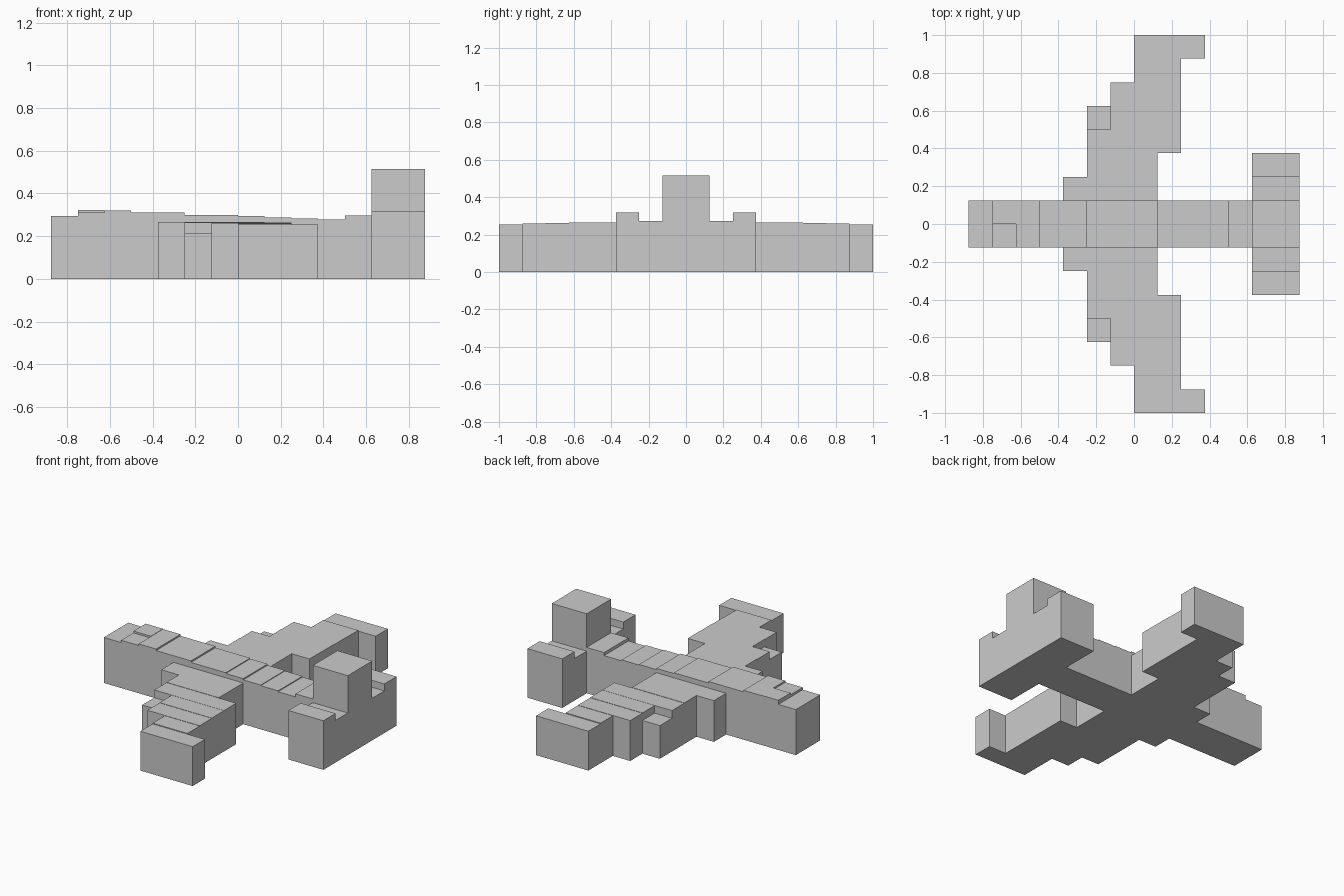
import bpy, bmesh

if "Cube" in bpy.data.objects:
    bpy.data.objects.remove(bpy.data.objects["Cube"])

S = 0.125  # column size
heights = {}
parts = {"fuselage": [], "wing_right": [], "wing_left": [],
         "tail_fin": [], "tailplane_right": [], "tailplane_left": []}


def column(part, i, j, h):
    heights[(i, j)] = h
    parts[part].append((i, j))


def mirrored(part, i, j, h):
    column(part + "_right", i, -1 - j, h)
    column(part + "_left", i, j, h)


# Fuselage: two columns wide, from nose to tail
for k, h in enumerate([0.295, 0.322, 0.32, 0.31, 0.31, 0.30, 0.30,
                       0.295, 0.287, 0.283, 0.277, 0.297]):
    for j in (-1, 0):
        column("fuselage", k - 7, j, h)
heights[(-6, -1)] = 0.31  # notch beside the cockpit

# Wings: swept rows (first column, end column, height) from root to tip
rows = [(-3, 1, 0.267), (-2, 1, 0.267), (-2, 2, 0.265), (-2, 2, 0.264),
        (-1, 2, 0.262), (0, 2, 0.26), (0, 3, 0.255)]
for r, (a, b, h) in enumerate(rows):
    for i in range(a, b):
        mirrored("wing", i, r + 1, 0.215 if (i, r) == (-2, 3) else h)

# Tail fin and stepped tailplane
for i in (5, 6):
    for j in (-1, 0):
        column("tail_fin", i, j, 0.515)
    mirrored("tailplane", i, 1, 0.273)
    mirrored("tailplane", i, 2, 0.318)


def build(name, cells):
    """Mesh the outer skin of a group of columns, leaving out hidden walls."""
    bm = bmesh.new()

    def quad(*pts):
        bm.faces.new([bm.verts.new(p) for p in pts])

    for i, j in cells:
        x0, x1, y0, y1 = i * S, (i + 1) * S, j * S, (j + 1) * S
        h = heights[(i, j)]
        ring = [(x0, y0), (x1, y0), (x1, y1), (x0, y1)]
        quad(*[(x, y, h) for x, y in ring])
        quad(*[(x, y, 0) for x, y in reversed(ring)])
        for k, (di, dj) in enumerate([(0, -1), (1, 0), (0, 1), (-1, 0)]):
            low = heights.get((i + di, j + dj), 0)
            if low < h:
                a, b = ring[k], ring[(k + 1) % 4]
                quad((*a, low), (*b, low), (*b, h), (*a, h))
    bmesh.ops.remove_doubles(bm, verts=bm.verts, dist=1e-5)
    mesh = bpy.data.meshes.new(name)
    bm.to_mesh(mesh)
    bm.free()
    bpy.context.collection.objects.link(bpy.data.objects.new(name, mesh))


for name, cells in parts.items():
    build(name, cells)
